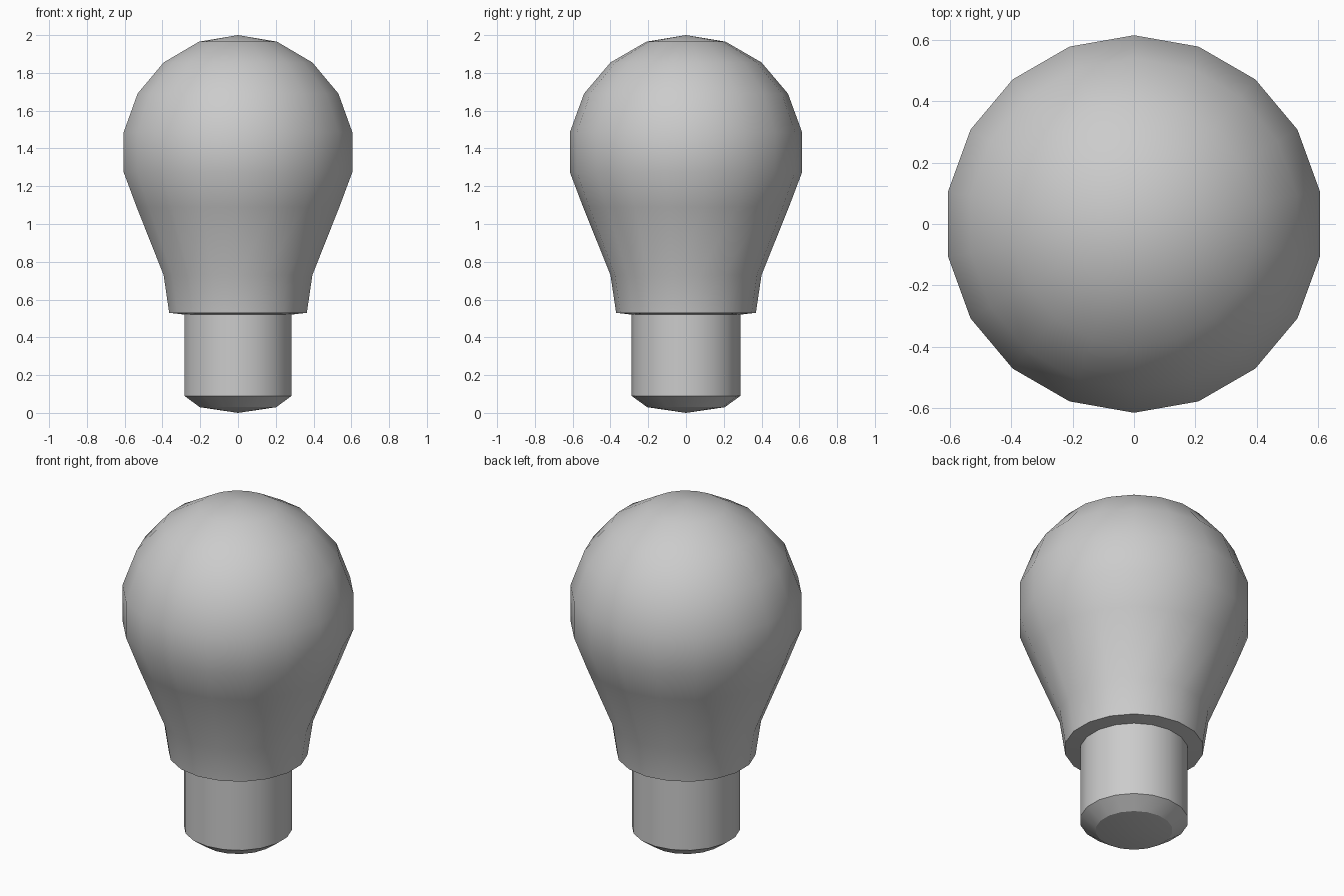
import bpy
import bmesh
from math import cos, sin, pi, radians

cube = bpy.data.objects.get("Cube")
if cube:
    bpy.data.objects.remove(cube, do_unlink=True)

SIDES = 18

grey = bpy.data.materials.new("plain_grey")
grey.use_nodes = True
colour = (0.6, 0.6, 0.6, 1)
grey.diffuse_color = colour
grey.node_tree.nodes["Principled BSDF"].inputs["Base Color"].default_value = colour


def lathe(name, profile, sharp_angle):
    """Turn a (radius, height) profile, listed bottom to top, around z."""
    bm = bmesh.new()
    rings = []
    for r, z in profile:
        if r == 0:
            rings.append([bm.verts.new((0, 0, z))] * SIDES)
        else:
            angles = [pi / 2 + 2 * pi * i / SIDES for i in range(SIDES)]
            rings.append([bm.verts.new((r * cos(a), r * sin(a), z)) for a in angles])
    for low, high in zip(rings, rings[1:]):
        for i in range(SIDES):
            j = (i + 1) % SIDES
            corners = dict.fromkeys([low[i], low[j], high[j], high[i]])
            bm.faces.new(list(corners))
    mesh = bpy.data.meshes.new(name)
    bm.to_mesh(mesh)
    bm.free()
    mesh.materials.append(grey)
    obj = bpy.data.objects.new(name, mesh)
    bpy.context.collection.objects.link(obj)
    bpy.ops.object.select_all(action='DESELECT')
    obj.select_set(True)
    bpy.context.view_layer.objects.active = obj
    bpy.ops.object.shade_smooth_by_angle(angle=radians(sharp_angle))
    return obj


# Rounded glass with its tapering collar and underside rim
lathe("glass_bulb", [
    (0.285, 0.52), (0.37, 0.53), (0.40, 0.73), (0.545, 1.09),
    (0.615, 1.275), (0.615, 1.485), (0.54, 1.69), (0.40, 1.855),
    (0.21, 1.965), (0, 2.0),
], 30)

# Cylindrical fitting with a chamfered, slightly pointed foot
lathe("screw_base", [
    (0, 0), (0.205, 0.03), (0.288, 0.09), (0.288, 0.53),
], 27)
